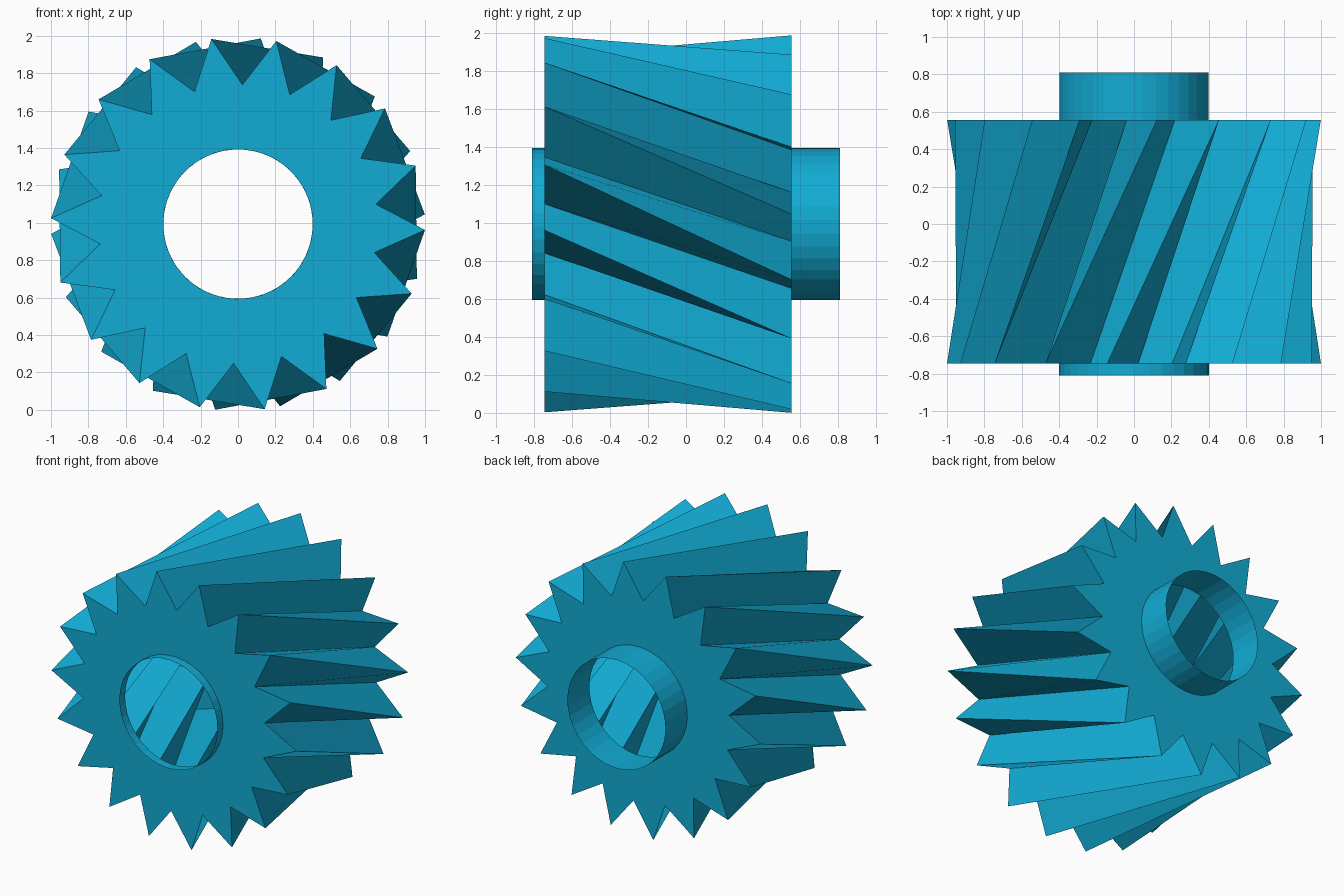
import bpy, bmesh
from math import cos, sin, radians

if "Cube" in bpy.data.objects:
    bpy.data.objects.remove(bpy.data.objects["Cube"])

TEETH = 18
SEG = TEETH * 2          # one tip and one valley per tooth
CZ = 0.993               # axle height
TIP, VALLEY, HUB = 1.0, 0.745, 0.40
FRONT, BACK, END = -0.745, 0.555, 0.81
START, TWIST = -1.8, -35.2

mat = bpy.data.materials.new("blue")
mat.diffuse_color = (0.006, 0.41, 0.66, 1)
mat.use_nodes = True
mat.node_tree.nodes["Principled BSDF"].inputs["Base Color"].default_value = mat.diffuse_color


def ring(bm, y, r_even, r_odd, turn):
    """Closed ring of points around the axle, alternating two radii."""
    pts = []
    for k in range(SEG):
        a = radians(START + turn + 360 * k / SEG)
        r = r_odd if k % 2 else r_even
        pts.append(bm.verts.new((r * cos(a), y, CZ + r * sin(a))))
    return pts


def skin(name, sections):
    """Skin a flat-shaded surface through successive rings."""
    bm = bmesh.new()
    rings = [ring(bm, *s) for s in sections]
    for a, b in zip(rings, rings[1:]):
        for k in range(SEG):
            n = (k + 1) % SEG
            bm.faces.new((a[k], b[k], b[n], a[n]))
    mesh = bpy.data.meshes.new(name)
    bm.to_mesh(mesh)
    bm.free()
    mesh.materials.append(mat)
    obj = bpy.data.objects.new(name, mesh)
    bpy.context.collection.objects.link(obj)
    return obj


# Hollow toothed body: front face, slanted teeth, back face
skin("gear_body", [
    (FRONT, HUB, HUB, 0),
    (FRONT, TIP, VALLEY, 0),
    (BACK, TIP, VALLEY, TWIST),
    (BACK, HUB, HUB, TWIST),
])

# Open thin collars around the hole on both sides
skin("front_collar", [(-END, HUB, HUB, 0), (FRONT, HUB, HUB, 0)])
skin("back_collar", [(BACK, HUB, HUB, TWIST), (END, HUB, HUB, TWIST)])
